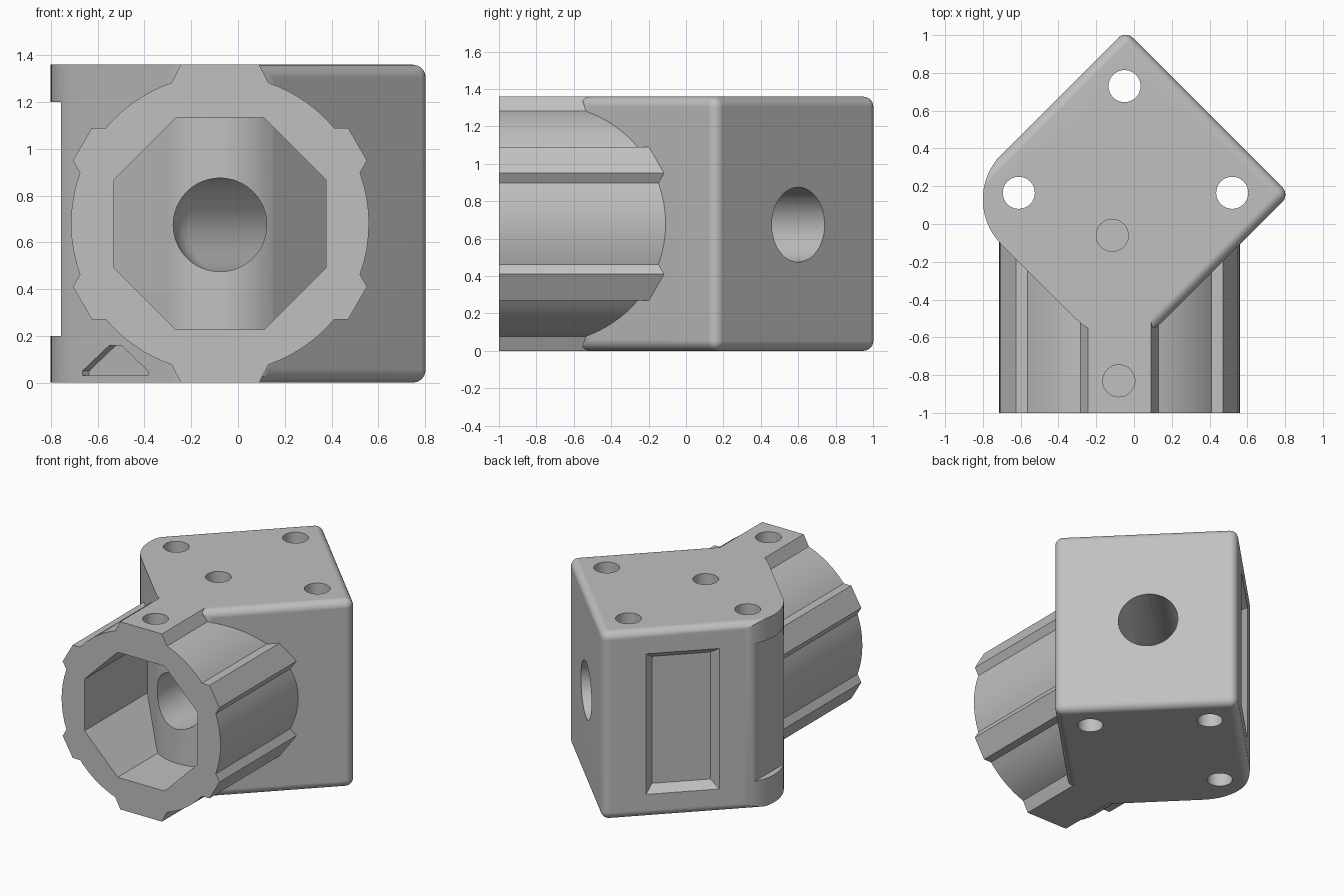
import bpy, bmesh
from math import pi, sin, cos, tan, radians
from mathutils import Matrix, Vector

if "Cube" in bpy.data.objects:
    bpy.data.objects.remove(bpy.data.objects["Cube"])

H = 1.36                      # overall height
MID = H / 2                   # height of the tube axis
AXIS_X = -0.077               # sideways position of the tube axis
U0, U1 = -0.573, 0.693        # block limits along its own diagonal axes
V0, V1 = -0.474, 0.757
CORNER = 0.338                # large corner radius
BORE = 0.2

grey = bpy.data.materials.new("plain grey")
grey.use_nodes = True
grey.diffuse_color = (0.53, 0.53, 0.53, 1)
grey.node_tree.nodes["Principled BSDF"].inputs["Base Color"].default_value = (0.53, 0.53, 0.53, 1)

# Working frames: turned block, front-facing, and the two left block faces
TURN = Matrix.Rotation(pi / 4, 4, 'Z')
FRONT = Matrix.Translation((AXIS_X, 0, MID)) @ Matrix.Rotation(pi / 2, 4, 'X')
BACK_LEFT = TURN @ Matrix.Rotation(pi / 2, 4, 'X')
FRONT_LEFT = Matrix.Rotation(-pi / 4, 4, 'Z') @ Matrix.Rotation(pi / 2, 4, 'X')


def make(name, bm, matrix):
    bm.transform(matrix)
    bmesh.ops.recalc_face_normals(bm, faces=bm.faces)
    mesh = bpy.data.meshes.new(name)
    bm.to_mesh(mesh)
    bm.free()
    mesh.materials.append(grey)
    ob = bpy.data.objects.new(name, mesh)
    bpy.context.collection.objects.link(ob)
    return ob


def prism(name, pts, lo, hi, matrix=Matrix(), end=None):
    """Extrude a profile along its local z, optionally tapering to another one."""
    bm = bmesh.new()
    a = [bm.verts.new((x, y, lo)) for x, y in pts]
    b = [bm.verts.new((x, y, hi)) for x, y in (end or pts)]
    bm.faces.new(a)
    bm.faces.new(b)
    for i in range(len(a)):
        j = (i + 1) % len(a)
        bm.faces.new((a[i], a[j], b[j], b[i]))
    return make(name, bm, matrix)


def arc(cx, cy, r, a0, a1, n):
    return [(cx + r * cos(radians(a0 + (a1 - a0) * i / n)),
             cy + r * sin(radians(a0 + (a1 - a0) * i / n))) for i in range(n + 1)]


def circle(cx, cy, r, n=48):
    return arc(cx, cy, r, 0, 360, n)[:-1]


def rect(x0, y0, x1, y1):
    return [(x0, y0), (x1, y0), (x1, y1), (x0, y1)]


def activate(ob):
    bpy.ops.object.select_all(action='DESELECT')
    ob.select_set(True)
    bpy.context.view_layer.objects.active = ob


def combine(target, tool, operation='DIFFERENCE'):
    mod = target.modifiers.new("combine", 'BOOLEAN')
    mod.operation = operation
    mod.solver = 'EXACT'
    mod.object = tool
    activate(target)
    bpy.ops.object.modifier_apply(modifier=mod.name)
    bpy.data.objects.remove(tool)


# Block: box with soft edges, trimmed to large round corners at left and front
E = 0.001
bm = bmesh.new()
bmesh.ops.create_cube(bm, size=1)
low, high = Vector((-1.5, V0 + E, 0)), Vector((U1, V1 - E, H))
for v in bm.verts:
    v.co = [high[i] if v.co[i] > 0 else low[i] for i in range(3)]
bmesh.ops.bevel(bm, geom=bm.edges[:], offset=0.055, offset_type='OFFSET',
                segments=6, profile=0.5, affect='EDGES')
body = make("corner_joint", bm, TURN)
outline = ([(2, V1)] + arc(U0 + CORNER, V1 - CORNER, CORNER, 90, 180, 20)
           + arc(U0 + CORNER, V0 + CORNER, CORNER, 180, 270, 20) + [(2, V0)])
combine(body, prism("trim", outline, -0.5, 2, TURN), 'INTERSECT')

# Ribbed tube: two wide ribs above and below, two narrow ribs on each side
R, RIB = 0.637, 0.684
profile = []
ribs = [(30, 10), (90, 19), (150, 10), (210, 10), (270, 19), (330, 10)]
for i, (angle, half) in enumerate(ribs):
    if half > 10:
        s = 1 if angle == 90 else -1
        crest = [(s * 0.167, s * MID), (-s * 0.167, s * MID)]
    else:
        crest = arc(0, 0, RIB, angle - 6.75, angle + 6.75, 1)
    next_angle, next_half = ribs[(i + 1) % len(ribs)]
    if next_angle < angle:
        next_angle += 360
    profile += crest + arc(0, 0, R, angle + half, next_angle - next_half, 8)
tube = prism("tube", profile, -0.1, 1, FRONT)

# Eight-sided socket, open at the front
socket = arc(0, 0, 0.453 / cos(pi / 8), 22.5, 337.5, 7)
combine(tube, prism("socket", socket, 0.2, 1.2, FRONT))
combine(body, tube, 'UNION')

# Elbow bore: in from the socket, out through the back left face
elbow_y = 0.143
eu = (AXIS_X + elbow_y) / 2 ** 0.5
ev = (elbow_y - AXIS_X) / 2 ** 0.5
bm = bmesh.new()
bmesh.ops.create_uvsphere(bm, u_segments=48, v_segments=24, radius=BORE)
bore = make("bore", bm, Matrix.Translation((AXIS_X, elbow_y, MID - 0.005)))
combine(bore, prism("bore_in", circle(0, -0.005, BORE), -elbow_y, 0.75, FRONT), 'UNION')
out_frame = TURN @ Matrix.Translation((eu, ev, MID - 0.005)) @ Matrix.Rotation(pi / 2, 4, 'Y')
combine(bore, prism("bore_out", circle(0, 0, BORE), 0, 1, out_frame), 'UNION')
combine(body, bore)

# Screw holes: three right through, two blind
holes = [(-0.05, 0.73, -0.1), (0.52, 0.165, -0.1), (-0.61, 0.165, -0.1),
         (-0.115, -0.06, H - 0.15), (-0.08, -0.83, H - 0.15)]
for x, y, floor in holes:
    combine(body, prism("screw_hole", circle(x, y, 0.085, 32), floor, H + 0.1))

# Flat on the round left corner
combine(body, prism("corner_flat", rect(-1, -0.3, -0.757, 0.6), 0.2, 1.2))

# Tapered panel recess on the back right face
combine(body, prism("panel_recess", rect(-0.09, 0.17, 0.4, 1.19), -V1, -V1 + 0.06, BACK_LEFT,
                    rect(-0.04, 0.22, 0.35, 1.14)))

# Small triangular recess on the front right face
triangle = [(-0.368, 0.03), (0.028, 0.03), (0.028, 0.05),
            (-0.134, 0.16), (-0.205, 0.16), (-0.368, 0.05)]
combine(body, prism("triangle_recess", triangle, -U0 - 0.04, -U0 + 0.1, FRONT_LEFT))

# Smooth curves, crisp edges
activate(body)
bpy.ops.object.shade_smooth_by_angle(angle=radians(25))
weighted = body.modifiers.new("even shading", 'WEIGHTED_NORMAL')
weighted.keep_sharp = True
